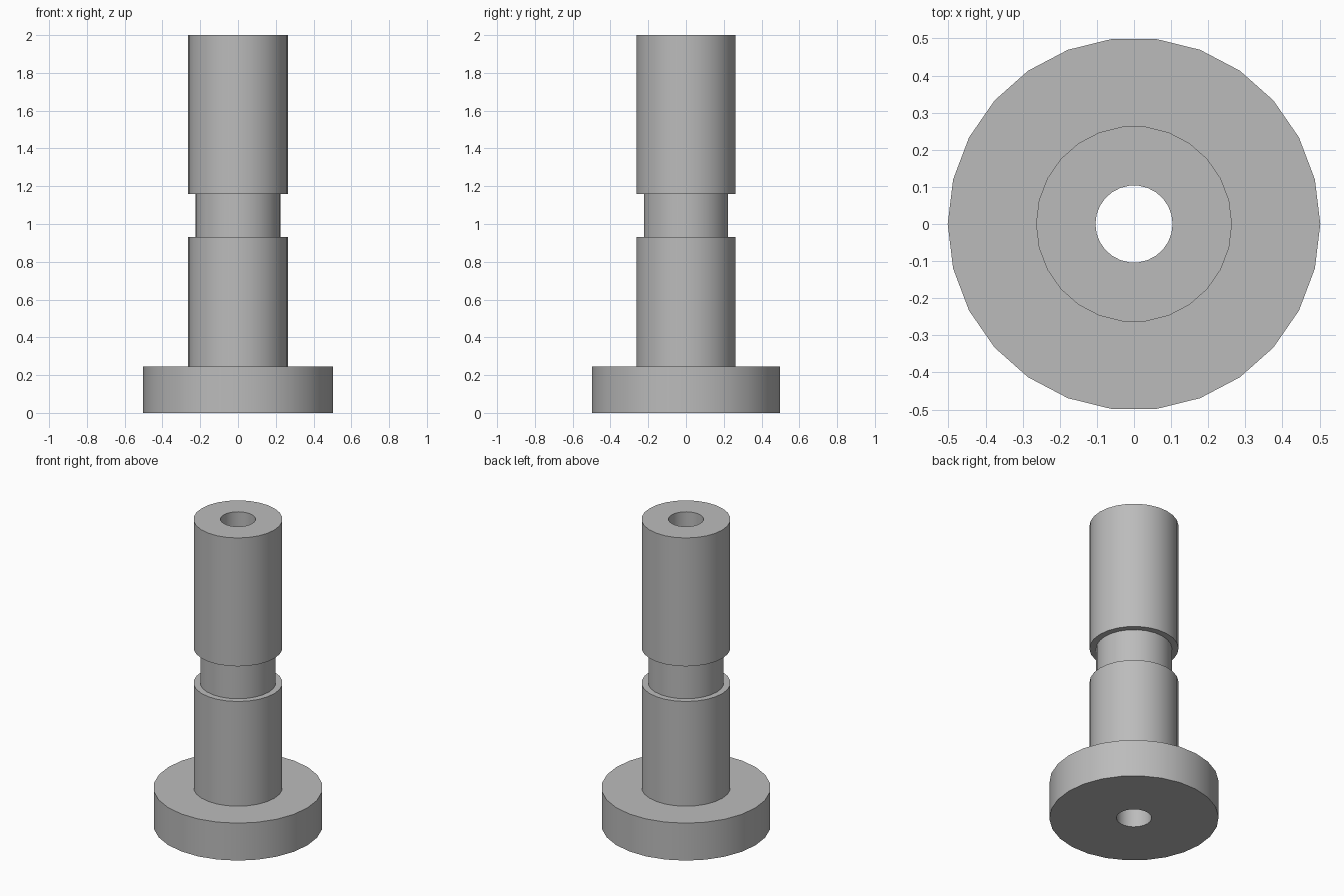
import bpy
import bmesh
from math import cos, sin, tau, radians

SIDES = 26
FLANGE_R, SHAFT_R, NECK_R, BORE_R = 0.502, 0.264, 0.225, 0.104
FLANGE_TOP, NECK_BOTTOM, NECK_TOP, HEIGHT = 0.245, 0.93, 1.16, 2.0

cube = bpy.data.objects.get("Cube")
if cube:
    bpy.data.objects.remove(cube, do_unlink=True)


def make_material(name, colour):
    mat = bpy.data.materials.new(name)
    mat.use_nodes = True
    mat.diffuse_color = colour
    mat.node_tree.nodes["Principled BSDF"].inputs["Base Color"].default_value = colour
    return mat


def lathe(name, profile, mat):
    """Revolve a closed (radius, height) profile around the z axis."""
    bm = bmesh.new()
    rings = []
    for i in range(SIDES):
        a = tau * i / SIDES
        rings.append([bm.verts.new((r * cos(a), r * sin(a), z)) for r, z in profile])
    for i, ring in enumerate(rings):
        following = rings[(i + 1) % SIDES]
        for j in range(len(profile)):
            k = (j + 1) % len(profile)
            bm.faces.new((ring[j], following[j], following[k], ring[k]))
    bmesh.ops.recalc_face_normals(bm, faces=bm.faces)
    mesh = bpy.data.meshes.new(name)
    bm.to_mesh(mesh)
    bm.free()
    mesh.materials.append(mat)
    obj = bpy.data.objects.new(name, mesh)
    bpy.context.collection.objects.link(obj)
    bpy.ops.object.select_all(action="DESELECT")
    obj.select_set(True)
    bpy.context.view_layer.objects.active = obj
    bpy.ops.object.shade_smooth_by_angle(angle=radians(30))
    return obj


grey = make_material("plain grey", (0.5, 0.5, 0.5, 1.0))

# Flanged shaft with a narrow neck groove and a bore right through
lathe("flanged_bushing", [
    (BORE_R, 0), (FLANGE_R, 0),
    (FLANGE_R, FLANGE_TOP), (SHAFT_R, FLANGE_TOP),
    (SHAFT_R, NECK_BOTTOM), (NECK_R, NECK_BOTTOM),
    (NECK_R, NECK_TOP), (SHAFT_R, NECK_TOP),
    (SHAFT_R, HEIGHT), (BORE_R, HEIGHT),
], grey)
